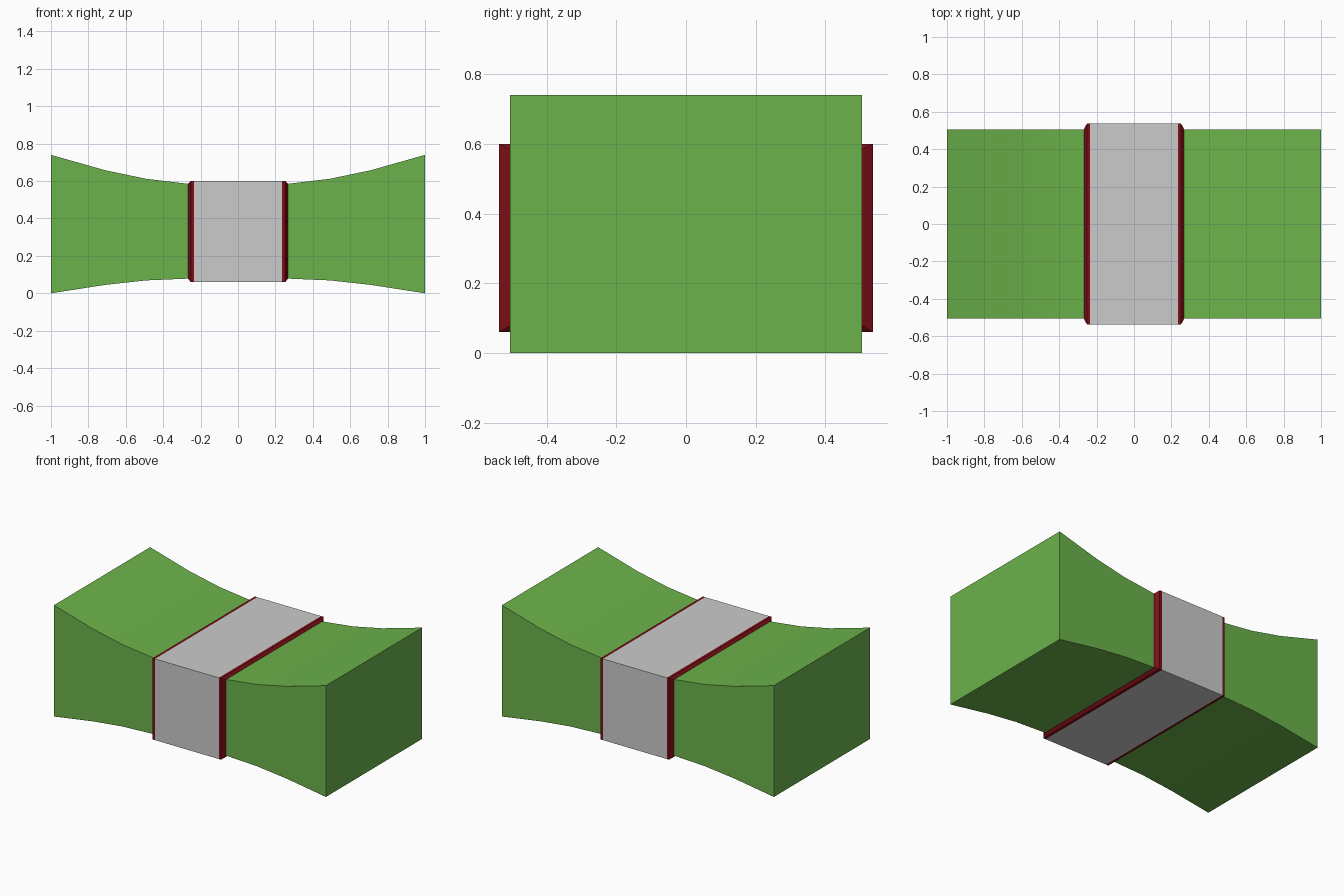
import bpy, bmesh

if "Cube" in bpy.data.objects:
    bpy.data.objects.remove(bpy.data.objects["Cube"])


def material(name, color):
    m = bpy.data.materials.new(name)
    m.diffuse_color = color
    m.use_nodes = True
    m.node_tree.nodes["Principled BSDF"].inputs["Base Color"].default_value = m.diffuse_color
    return m


green = material("green", (0.15, 0.45, 0.07, 1))
red = material("dark_red", (0.2, 0.005, 0.008, 1))


def loft(name, sections, mat=None, caps=True):
    """Join rectangular sections (x, half_width, z_low, z_high) along x."""
    bm = bmesh.new()
    rings = [[bm.verts.new((x, y, z)) for y, z in
              ((-w, lo), (w, lo), (w, hi), (-w, hi))]
             for x, w, lo, hi in sections]
    for a, b in zip(rings, rings[1:]):
        for i in range(4):
            j = (i + 1) % 4
            bm.faces.new((a[i], a[j], b[j], b[i]))
    if caps:
        bm.faces.new(rings[0])
        bm.faces.new(rings[-1])
    bmesh.ops.recalc_face_normals(bm, faces=bm.faces)
    me = bpy.data.meshes.new(name)
    bm.to_mesh(me)
    bm.free()
    ob = bpy.data.objects.new(name, me)
    bpy.context.collection.objects.link(ob)
    if mat:
        me.materials.append(mat)
    return ob


# Pinched cushion body, symmetric about x = 0
half = [(1.0, 0.505, 0.0, 0.74), (0.71, 0.505, 0.045, 0.658),
        (0.49, 0.505, 0.069, 0.612), (0.255, 0.505, 0.079, 0.584)]
body = loft("body", [(-x, w, a, b) for x, w, a, b in half] + half[::-1], green)
bpy.context.view_layer.objects.active = body
body.select_set(True)
bpy.ops.object.shade_smooth_by_angle(angle=0.52)

# Grey wrap around the waist
loft("wrap_band", [(-0.235, 0.537, 0.06, 0.6), (0.235, 0.537, 0.06, 0.6)])

# Red rims with a chamfer down to the body
for side, s in (("left", -1), ("right", 1)):
    loft("band_rim_" + side, [(s * 0.235, 0.537, 0.06, 0.6),
                              (s * 0.252, 0.537, 0.06, 0.6),
                              (s * 0.267, 0.508, 0.077, 0.586)], red)
